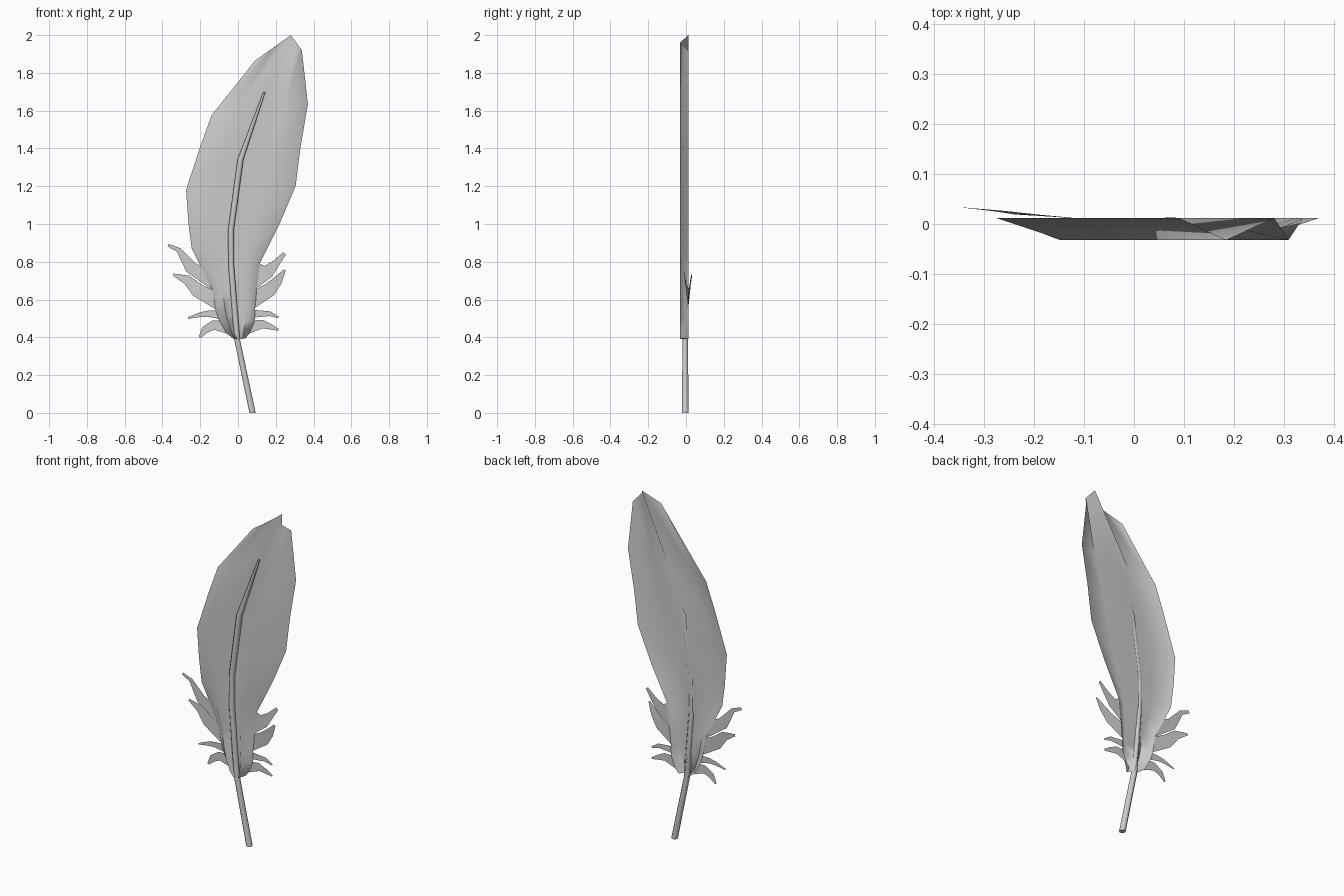
import bpy, math
from mathutils import Vector

BACK, FRONT = 0.012, -0.032   # depth of the folds in the vane


def make(name, verts, faces, angle):
    mesh = bpy.data.meshes.new(name)
    mesh.from_pydata(verts, [], faces)
    obj = bpy.data.objects.new(name, mesh)
    bpy.context.collection.objects.link(obj)
    bpy.ops.object.select_all(action='DESELECT')
    obj.select_set(True)
    bpy.context.view_layer.objects.active = obj
    bpy.ops.object.shade_smooth_by_angle(angle=math.radians(angle))
    return obj


# Vane rows from bottom to tip: left edge, centre, right edge as (x, z)
rows = [
    ((-0.02, 0.39), (0.005, 0.39), (0.04, 0.395)),
    ((-0.06, 0.42), (-0.002, 0.42), (0.06, 0.42)),
    ((-0.10, 0.49), (-0.012, 0.49), (0.09, 0.49)),
    ((-0.12, 0.55), (-0.018, 0.55), (0.09, 0.55)),
    ((-0.135, 0.65), (-0.027, 0.65), (0.10, 0.66)),
    ((-0.20, 0.78), (-0.036, 0.78), (0.115, 0.79)),
    ((-0.245, 0.87), (-0.038, 0.87), (0.155, 0.87)),
    ((-0.262, 1.00), (-0.036, 1.00), (0.22, 1.00)),
    ((-0.275, 1.18), (-0.012, 1.18), (0.305, 1.20)),
    ((-0.20, 1.41), (0.035, 1.41), (0.33, 1.40)),
    ((-0.14, 1.575), (0.11, 1.61), (0.37, 1.635)),
    ((0.09, 1.865), (0.28, 2.00), (0.338, 1.92)),
]
verts, faces = [], []
for left, mid, right in rows:
    l, m, r = Vector(left), Vector(mid), Vector(right)
    for p, y in ((l, BACK), ((l + m) / 2, FRONT), (m, BACK), ((m + r) / 2, FRONT), (r, BACK)):
        verts.append((p.x, y, p.y))
for i in range(len(rows) - 1):
    for j in range(4):
        a = i * 5 + j
        faces.append((a, a + 1, a + 6, a + 5))
make("vane", verts, faces, 80)


def edge_x(z, side):
    # Position of the vane border at a height
    for a, b in zip(rows, rows[1:]):
        (x0, z0), (x1, z1) = a[side], b[side]
        if z <= z1:
            return x0 + (x1 - x0) * max(0, (z - z0) / (z1 - z0))


# Downy barbs: depth offset of the tip, then (x, z, width) from root to tip
left_barbs = [
    (0.0, [(-0.168, 0.715, 0.13), (-0.25, 0.77, 0.065), (-0.315, 0.863, 0.026), (-0.37, 0.888, 0.015)]),
    (0.021, [(-0.128, 0.60, 0.10), (-0.215, 0.65, 0.075), (-0.27, 0.705, 0.05), (-0.343, 0.732, 0.012)]),
    (0.0, [(-0.11, 0.52, 0.045), (-0.16, 0.525, 0.032), (-0.20, 0.52, 0.025), (-0.265, 0.502, 0.008)]),
    (0.0, [(-0.08, 0.455, 0.07), (-0.13, 0.465, 0.05), (-0.175, 0.44, 0.04), (-0.203, 0.40, 0.012)]),
]
right_barbs = [
    (0.0, [(0.108, 0.725, 0.13), (0.16, 0.75, 0.07), (0.20, 0.79, 0.04), (0.247, 0.845, 0.018)]),
    (-0.024, [(0.095, 0.607, 0.10), (0.165, 0.65, 0.075), (0.21, 0.70, 0.05), (0.248, 0.757, 0.012)]),
    (0.0, [(0.09, 0.525, 0.04), (0.13, 0.525, 0.032), (0.17, 0.525, 0.025), (0.215, 0.505, 0.008)]),
    (0.0, [(0.08, 0.455, 0.07), (0.13, 0.47, 0.045), (0.17, 0.457, 0.03), (0.215, 0.44, 0.01)]),
]
for name, side, barbs in (("left_barbs", 0, left_barbs), ("right_barbs", 2, right_barbs)):
    verts, faces = [], []
    for depth, pts in barbs:
        base = len(verts)
        for k, (x, z, w) in enumerate(pts):
            y = BACK + depth * k / 3
            if k == 0:
                ends = [(edge_x(z + s * w / 2, side), z + s * w / 2) for s in (1, -1)]
            else:
                a, b = pts[k - 1], pts[min(k + 1, 3)]
                d = Vector((b[0] - a[0], b[1] - a[1])).normalized() * w / 2
                if side == 0:
                    d = -d
                ends = [(x - d.y, z + d.x), (x + d.y, z - d.x)]
            verts += [(ex, y, ez) for ex, ez in ends]
        for k in range(3):
            a = base + 2 * k
            quad = (a, a + 1, a + 3, a + 2)
            faces.append(quad if side else quad[::-1])
    make(name, verts, faces, 80)

# Central shaft: (x, z, radius) from the quill base to the fine end
shaft = [(0.077, 0.0, 0.018), (-0.005, 0.39, 0.0165), (-0.036, 0.78, 0.0165),
         (-0.037, 0.97, 0.0165), (0.013, 1.34, 0.017), (0.14, 1.70, 0.006)]
N = 8
verts, faces = [], []
for x, z, r in shaft:
    for i in range(N):
        t = 2 * math.pi * (i + 0.5) / N
        verts.append((x + r * math.cos(t), -0.004 + r * math.sin(t), z))
for k in range(len(shaft) - 1):
    for i in range(N):
        a, b = k * N + i, k * N + (i + 1) % N
        faces.append((a, b, b + N, a + N))
faces.append(tuple(range(N))[::-1])
faces.append(tuple(range((len(shaft) - 1) * N, len(shaft) * N)))
make("shaft", verts, faces, 50)
